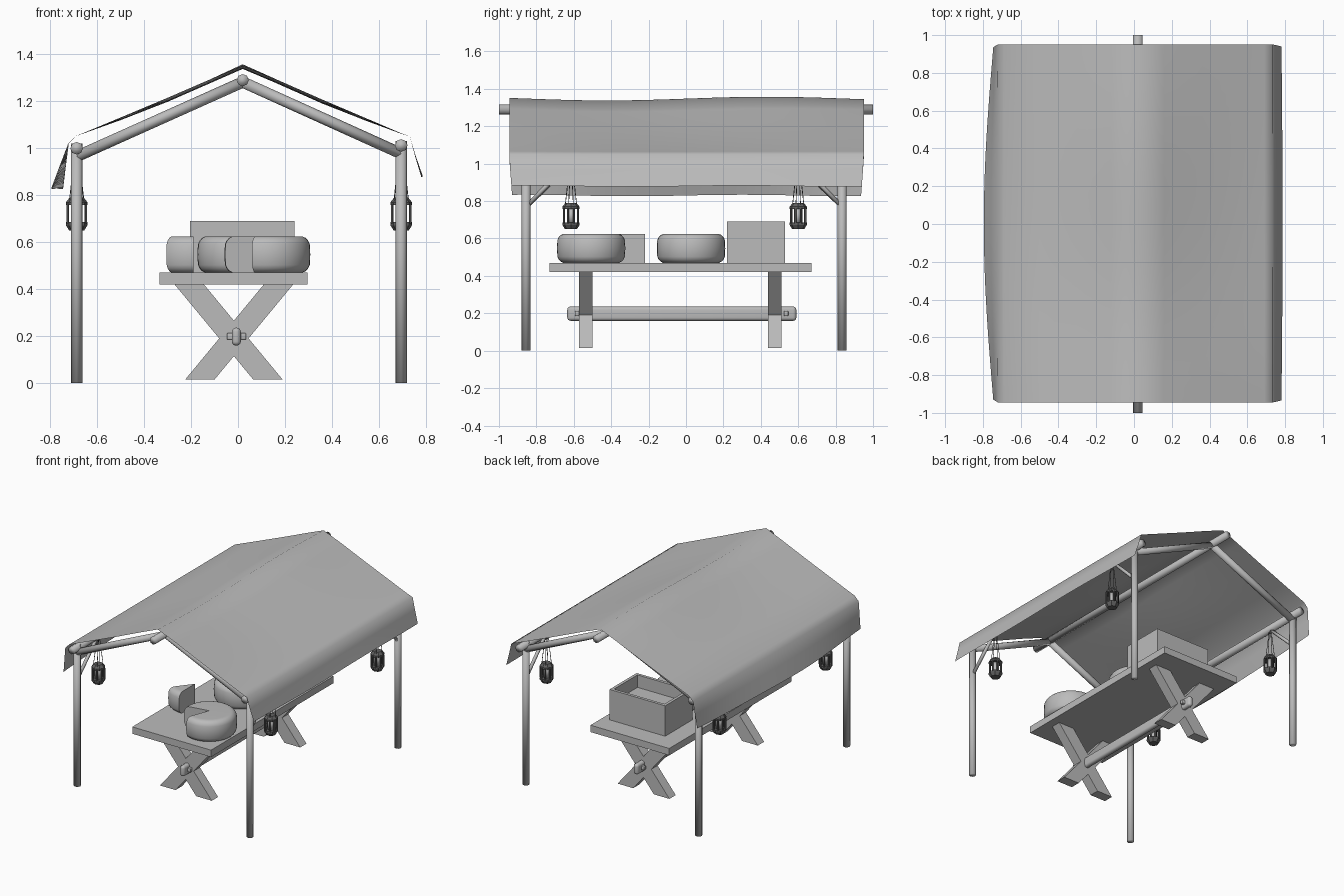
import bpy, bmesh, math
from mathutils import Vector

if "Cube" in bpy.data.objects:
    bpy.data.objects.remove(bpy.data.objects["Cube"], do_unlink=True)


def material(name, value):
    mat = bpy.data.materials.new(name)
    mat.use_nodes = True
    colour = (value, value, value, 1)
    mat.diffuse_color = colour
    mat.node_tree.nodes["Principled BSDF"].inputs["Base Color"].default_value = colour
    return mat


grey = material("light grey", 0.5)
dark = material("dark metal grey", 0.12)


def finish(name, bm, mat=grey, angle=None):
    """Turn a bmesh into an object; angle in degrees gives smooth shading."""
    bmesh.ops.recalc_face_normals(bm, faces=bm.faces)
    mesh = bpy.data.meshes.new(name)
    bm.to_mesh(mesh)
    bm.free()
    mesh.materials.append(mat)
    if angle is not None:
        mesh.shade_smooth()
        if angle < 180:
            mesh.set_sharp_from_angle(angle=math.radians(angle))
    obj = bpy.data.objects.new(name, mesh)
    bpy.context.collection.objects.link(obj)
    return obj


def add_pole(bm, a, b, r1, r2=None, sides=8):
    a, b = Vector(a), Vector(b)
    made = bmesh.ops.create_cone(bm, cap_ends=True, segments=sides, radius1=r1,
                                 radius2=r1 if r2 is None else r2, depth=(b - a).length)
    turn = (b - a).to_track_quat("Z", "Y")
    for v in made["verts"]:
        v.co = turn @ v.co + (a + b) / 2


def pole(name, a, b, r, sides=8):
    bm = bmesh.new()
    add_pole(bm, a, b, r, sides=sides)
    return finish(name, bm, angle=180)


def box(name, x, y, z, bevel=0, segments=2):
    bm = bmesh.new()
    bmesh.ops.create_cube(bm, size=1)
    for v in bm.verts:
        v.co = [lo + (c + 0.5) * (hi - lo) for c, (lo, hi) in zip(v.co, (x, y, z))]
    if bevel:
        bmesh.ops.bevel(bm, geom=bm.edges[:], offset=bevel, segments=segments,
                        profile=0.5, affect="EDGES")
    return finish(name, bm, angle=50 if bevel else None)


def prism(name, outline, y0, y1):
    """Extrude an outline in x and z along y."""
    bm = bmesh.new()
    face = bm.faces.new([bm.verts.new((x, y0, z)) for x, z in outline])
    out = bmesh.ops.extrude_face_region(bm, geom=[face])
    moved = [g for g in out["geom"] if isinstance(g, bmesh.types.BMVert)]
    bmesh.ops.translate(bm, verts=moved, vec=(0, y1 - y0, 0))
    return finish(name, bm)


def round_slab(name, centre, start, end, radius=0.183, height=0.155, steps=32):
    """Rounded wheel, or a slice of one between two angles in degrees."""
    profile = [(0, 0), (radius - 0.03, 0)]
    for i in range(9):
        t = math.radians(-80 + 20 * i)
        profile.append((radius - 0.04 + 0.04 * math.cos(t),
                        height / 2 + math.copysign(height / 2 - 0.05, t) * (i != 4)
                        + 0.05 * math.sin(t)))
    profile += [(radius - 0.05, height), (0, height)]
    bm = bmesh.new()
    rings = []
    for s in range(steps + 1):
        a = math.radians(start + (end - start) * s / steps)
        rings.append([bm.verts.new((centre[0] + r * math.cos(a),
                                    centre[1] + r * math.sin(a), 0.47 + z))
                      for r, z in profile])
    for p, q in zip(rings, rings[1:]):
        for i in range(len(profile) - 1):
            bm.faces.new((p[i], p[i + 1], q[i + 1], q[i]))
    if end - start < 360:
        bm.faces.new(rings[0])
        bm.faces.new(rings[-1])
    bmesh.ops.remove_doubles(bm, verts=bm.verts, dist=0.0005)
    return finish(name, bm, angle=40)


def lantern(name, x, y, hook):
    """Caged lantern hung by four cords."""
    bm = bmesh.new()
    for z0, z1, r1, r2 in ((0.65, 0.672, 0.032, 0.046), (0.672, 0.685, 0.046, 0.046),
                           (0.758, 0.77, 0.046, 0.046), (0.77, 0.79, 0.046, 0.03)):
        add_pole(bm, (x, y, z0), (x, y, z1), r1, r2)
    for i in range(8):
        a = math.tau * (i + 0.5) / 8
        dx, dy = 0.041 * math.cos(a), 0.041 * math.sin(a)
        add_pole(bm, (x + dx, y + dy, 0.68), (x + dx, y + dy, 0.762), 0.006, sides=6)
        if i % 2 == 0:
            add_pole(bm, (x + dx * 0.8, y + dy * 0.8, 0.78),
                     (x + dx * 0.2, y + dy * 0.2, hook), 0.002, sides=4)
    finish(name, bm, dark, 30)
    pole(name + "_candle", (x, y, 0.68), (x, y, 0.762), 0.022)


# Frame: ridge, eave beams, posts, rafters, braces and lanterns
RIDGE_X, RIDGE_Z = 0.02, 1.29
pole("ridge_beam", (RIDGE_X, -1, RIDGE_Z), (RIDGE_X, 1, RIDGE_Z), 0.026)
for side, x, z in (("right", -0.687, 1.0), ("left", 0.695, 1.012)):
    pole(side + "_eave_beam", (x, -0.92, z), (x, 0.92, z), 0.027)
    for end, y, s in (("front", -0.855, 1), ("back", 0.835, -1)):
        tag = end + "_" + side
        pole(tag + "_post", (x, y, 0), (x, y, z + 0.02), 0.024)
        pole(tag + "_rafter", (x, y, z - 0.035), (RIDGE_X, y, RIDGE_Z - 0.008), 0.024)
        pole(tag + "_brace", (x, y, 0.77), (x, y + s * 0.23, z - 0.01), 0.012)
        lantern(tag + "_lantern", x, -0.615 if s > 0 else 0.6, z - 0.02)

# Canopy: a loose cloth sheet over the frame, with hanging hems
section = [(-0.77, 0.83), (-0.745, 0.93), (-0.722, 1.02), (-0.69, 1.052), (-0.5, 1.13),
           (-0.3, 1.213), (-0.12, 1.29), (0.02, 1.348), (0.16, 1.292), (0.36, 1.205),
           (0.55, 1.125), (0.69, 1.066), (0.732, 1.05), (0.755, 0.97), (0.785, 0.88)]
bm = bmesh.new()
rows = []
for j in range(25):
    t = j / 12 - 1
    row = []
    for i, (x, z) in enumerate(section):
        hang = max(0, (1.03 - z) / 0.2)
        bulge = math.cos(t * math.pi / 2)
        if x < 0:
            x += hang * (0.025 - 0.05 * bulge)
        else:
            x += hang * 0.008 * (bulge - 0.7)
        slope = max(0, min(1, (z - 1.05) / 0.3))
        z += slope * 0.01 * math.sin(t * 3.5) + 0.004 * hang * math.sin(t * 5)
        z -= 0.012 * bulge * math.sin(math.pi * slope)
        row.append(bm.verts.new((x, 0.003 + t * (0.948 - 0.015 * hang), z)))
    rows.append(row)
for p, q in zip(rows, rows[1:]):
    for i in range(len(section) - 1):
        bm.faces.new((p[i], p[i + 1], q[i + 1], q[i]))
finish("cloth_canopy", bm, angle=180)

# Trestle table
box("table_top", (-0.335, 0.295), (-0.73, 0.67), (0.42, 0.47))
for end, y in (("front", -0.535), ("back", 0.475)):
    for side, top, foot in (("right", -0.27, 0.065), ("left", 0.11, -0.225)):
        prism(end + "_" + side + "_trestle_leg",
              [(foot, 0.015), (foot + 0.125, 0.015), (top + 0.125, 0.42), (top, 0.42)],
              y - 0.036, y + 0.036)
    peg = y + (-0.047 if y < 0 else 0.06)
    box(end + "_peg", (-0.047, 0.035), (peg - 0.012, peg + 0.012), (0.185, 0.213), 0.004)
box("table_stretcher", (-0.026, 0.012), (-0.635, 0.59), (0.16, 0.236), 0.0175, 4)

# Cheeses
round_slab("cut_cheese_wheel", (0.125, -0.507), -111, 190)
round_slab("whole_cheese_wheel", (0.01, 0.027), 0, 360)
round_slab("cheese_wedge", (-0.19, -0.22), 231, 270, steps=6)

# Open crate with a raised floor
bm = bmesh.new()
bmesh.ops.create_cube(bm, size=1)
for v in bm.verts:
    v.co = (0.018 + v.co.x * 0.445, 0.375 + v.co.y * 0.31, 0.58 + v.co.z * 0.22)
bm.faces.ensure_lookup_table()
lid = max(bm.faces, key=lambda f: f.calc_center_median().z)
bmesh.ops.inset_region(bm, faces=[lid], thickness=0.03)
out = bmesh.ops.extrude_face_region(bm, geom=[lid])
low = [g for g in out["geom"] if isinstance(g, bmesh.types.BMVert)]
bmesh.ops.translate(bm, verts=low, vec=(0, 0, -0.09))
if lid.is_valid:
    bmesh.ops.delete(bm, geom=[lid], context="FACES_ONLY")
finish("crate", bm)
